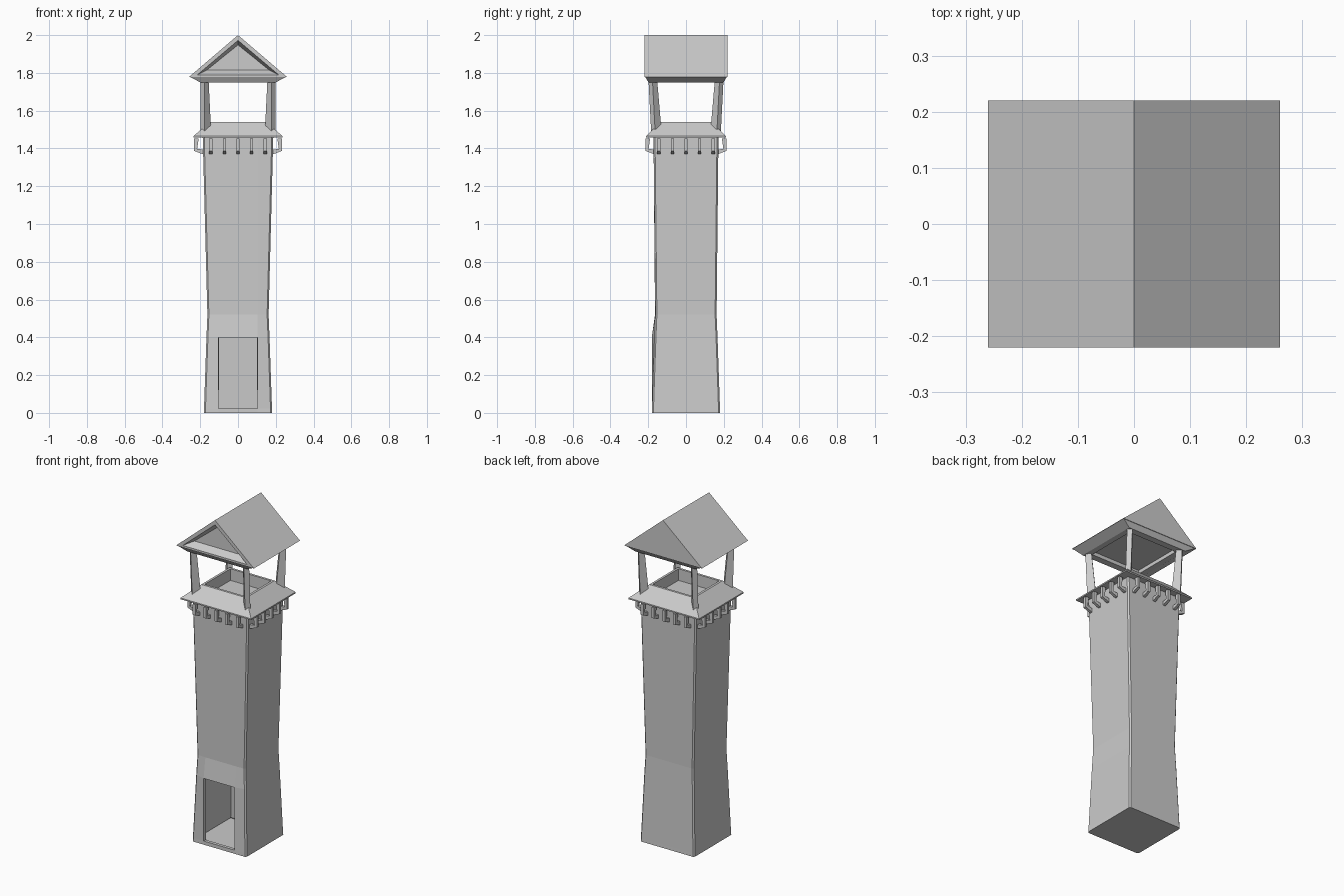
import bpy, bmesh
from math import sqrt

if "Cube" in bpy.data.objects:
    bpy.data.objects.remove(bpy.data.objects["Cube"])


def loft(name, rings, cap_start=False, cap_end=False, cyclic=False, skip=()):
    """Join equal-length rings of points with quads; skip holds (ring, side) holes."""
    bm = bmesh.new()
    vs = [[bm.verts.new(p) for p in r] for r in rings]
    n, m = len(rings[0]), len(rings)
    for i in range(m if cyclic else m - 1):
        a, b = vs[i], vs[(i + 1) % m]
        for j in range(n):
            if (i, j) not in skip:
                k = (j + 1) % n
                bm.faces.new((a[j], a[k], b[k], b[j]))
    if cap_start:
        bm.faces.new(vs[0][::-1])
    if cap_end:
        bm.faces.new(vs[-1])
    bmesh.ops.recalc_face_normals(bm, faces=bm.faces)
    me = bpy.data.meshes.new(name)
    bm.to_mesh(me)
    bm.free()
    ob = bpy.data.objects.new(name, me)
    bpy.context.collection.objects.link(ob)
    return ob


def rect(hx, hy, z):
    return [(-hx, -hy, z), (hx, -hy, z), (hx, hy, z), (-hx, hy, z)]


# Hollow shaft with chamfered corners and a doorway; door columns bulge forward
def shaft_ring(z, hx, hy, door_y, c=0.008, d=0.103):
    return [(-hx + c, -hy, z), (-d, -door_y, z), (d, -door_y, z), (hx - c, -hy, z),
            (hx, -hy + c, z), (hx, hy - c, z), (hx - c, hy, z), (-hx + c, hy, z),
            (-hx, hy - c, z), (-hx, -hy + c, z)]


shaft = loft("tower_shaft", [
    shaft_ring(0, .181, .181, .181),
    shaft_ring(.022, .180, .180, .181),
    shaft_ring(.40, .167, .167, .181),
    shaft_ring(.52, .162, .162, .164),
    shaft_ring(1.47, .187, .172, .172)], True, True, skip={(1, 1)})
wall = shaft.modifiers.new("wall_thickness", 'SOLIDIFY')
wall.thickness = 0.02
wall.offset = -1

# Sloped parapet around the lookout
loft("parapet", [rect(.236, .212, 1.457), rect(.236, .212, 1.465), rect(.15, .136, 1.54),
                 rect(.136, .122, 1.54), rect(.136, .122, 1.457)], cyclic=True)

# Hooked brackets below the parapet, five per side
hook = [(-.01, 1.368), (.008, 1.372), (.046, 1.387), (.046, 1.452),
        (.022, 1.452), (.030, 1.398), (-.01, 1.392)]
w = 0.0085
for s in (-1, 1):
    for i in range(5):
        t = (i - 2) * 0.072
        loft("bracket_x", [[(s * (.186 + r), t + e, z) for r, z in hook] for e in (-w, w)],
             True, True)
        loft("bracket_y", [[(t + e, s * (.168 + r), z) for r, z in hook] for e in (-w, w)],
             True, True)


# Blade-like posts set diagonally at the corners
def post_ring(sx, sy, outer, inner, z, t=0.0105):
    pts = [(outer[0] - t, outer[1] + t), (outer[0] + t, outer[1] - t),
           (inner[0] + t, inner[1] - t), (inner[0] - t, inner[1] + t)]
    return [(sx * x, sy * y, z) for x, y in pts]


for sx in (-1, 1):
    for sy in (-1, 1):
        loft("corner_post", [post_ring(sx, sy, (.187, .173), (.152, .138), 1.47),
                             post_ring(sx, sy, (.188, .188), (.166, .163), 1.76)],
             True, True)


# Gabled roof with a recessed front gable
def gable(hx, z0, z1, y):
    return [(-hx, y, z0), (hx, y, z0), (0, y, z1)]


loft("roof", [gable(.26, 1.778, 2.0, .22), gable(.26, 1.778, 2.0, -.22),
              gable(.215, 1.79, 1.972, -.22), gable(.165, 1.815, 1.948, -.18)], True, True)

# Tapered frame under the roof with a shallow ceiling recess
loft("roof_soffit", [rect(.255, .217, 1.779), rect(.20, .198, 1.75),
                     rect(.165, .158, 1.75), rect(.165, .158, 1.772)], False, True)
